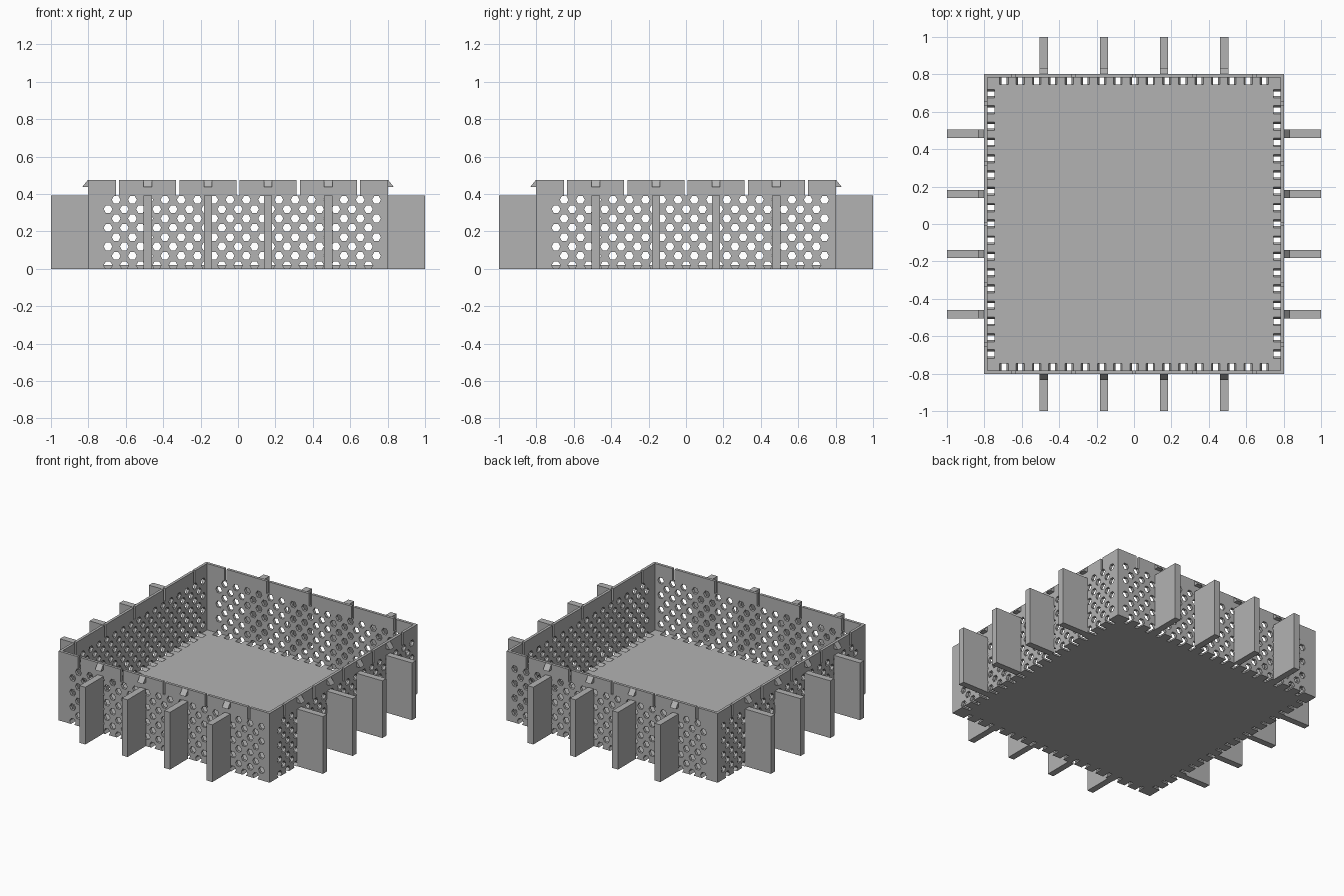
import bpy, bmesh
from math import cos, sin, pi
from mathutils import Matrix

if "Cube" in bpy.data.objects:
    bpy.data.objects.remove(bpy.data.objects["Cube"])

HALF, WALL, TOP, FLOOR = 0.803, 0.019, 0.476, 0.02
FIN_TOP, FIN_W = 0.393, 0.044
PITCH, ROW, HEX = 0.087, 0.05, 0.0235
STATIONS = (-0.483, -0.161, 0.161, 0.483)

grey = bpy.data.materials.new("plain grey")
grey.use_nodes = True
grey.diffuse_color = (0.45, 0.45, 0.45, 1)
grey.node_tree.nodes["Principled BSDF"].inputs["Base Color"].default_value = (0.45, 0.45, 0.45, 1)


def make(name, bm):
    bmesh.ops.recalc_face_normals(bm, faces=bm.faces)
    mesh = bpy.data.meshes.new(name)
    bm.to_mesh(mesh)
    bm.free()
    mesh.materials.append(grey)
    ob = bpy.data.objects.new(name, mesh)
    bpy.context.collection.objects.link(ob)
    return ob


def prism(bm, ring, offset):
    """Extrude a closed ring of points by an offset."""
    face = bm.faces.new([bm.verts.new(p) for p in ring])
    out = bmesh.ops.extrude_face_region(bm, geom=[face])["geom"]
    bmesh.ops.translate(bm, vec=offset, verts=[v for v in out if isinstance(v, bmesh.types.BMVert)])


def box(bm, x0, x1, y0, y1, z0, z1):
    prism(bm, [(x0, y0, z0), (x1, y0, z0), (x1, y1, z0), (x0, y1, z0)], (0, 0, z1 - z0))


def cut(target, bm):
    cutter = make("cutter", bm)
    cutter.hide_render = True
    mod = target.modifiers.new("cut", 'BOOLEAN')
    mod.operation, mod.solver, mod.object = 'DIFFERENCE', 'EXACT', cutter
    bpy.context.view_layer.objects.active = target
    bpy.ops.object.modifier_apply(modifier=mod.name)
    bpy.data.objects.remove(cutter)


def swap_axes(bm):
    """Exchange x and y, so a front/back feature becomes a side one."""
    swap = Matrix(((0, 1, 0), (1, 0, 0), (0, 0, 1)))
    for v in bm.verts:
        v.co = swap @ v.co


# Open tray
bm = bmesh.new()
box(bm, -HALF, HALF, -HALF, HALF, 0, TOP)
tray = make("tray", bm)
inner = HALF - WALL
bm = bmesh.new()
box(bm, -inner, inner, -inner, inner, FLOOR, TOP + 0.1)
cut(tray, bm)

# Staggered hexagonal vents, then slits in the rim, for both pairs of walls
for side in (False, True):
    vents, slits = bmesh.new(), bmesh.new()
    for y0 in (-0.86, 0.745):
        for row in range(8):
            for col in range(17):
                x = -0.695 + PITCH * (col + 0.5 * (row % 2))
                z = 0.019 + ROW * row
                ring = [(x + HEX * cos(k * pi / 3), y0, z + HEX * sin(k * pi / 3)) for k in range(6)]
                prism(vents, ring, (0, 0.115, 0))
        for k in range(-2, 3):
            x = 0.322 * k
            box(slits, x - 0.009, x + 0.009, y0, y0 + 0.115, 0.391, TOP + 0.1)
    for bm in (vents, slits):
        if side:
            swap_axes(bm)
        cut(tray, bm)

# Upright fins and rim catches on every wall
for side, label in ((False, "front_back"), (True, "left_right")):
    fins, catches = bmesh.new(), bmesh.new()
    for s in (-1, 1):
        for x in STATIONS:
            a, b = x - FIN_W / 2, x + FIN_W / 2
            ya, yb = sorted((s * (HALF - 0.001), s))
            box(fins, a, b, ya, yb, 0, FIN_TOP)
            ring = [(a, s * (HALF - 0.001), TOP), (a, s * 0.833, 0.437), (a, s * (HALF - 0.001), 0.437)]
            prism(catches, ring, (FIN_W, 0, 0))
    for bm, name in ((fins, "fins"), (catches, "rim_catches")):
        if side:
            swap_axes(bm)
        make(label + "_" + name, bm)
